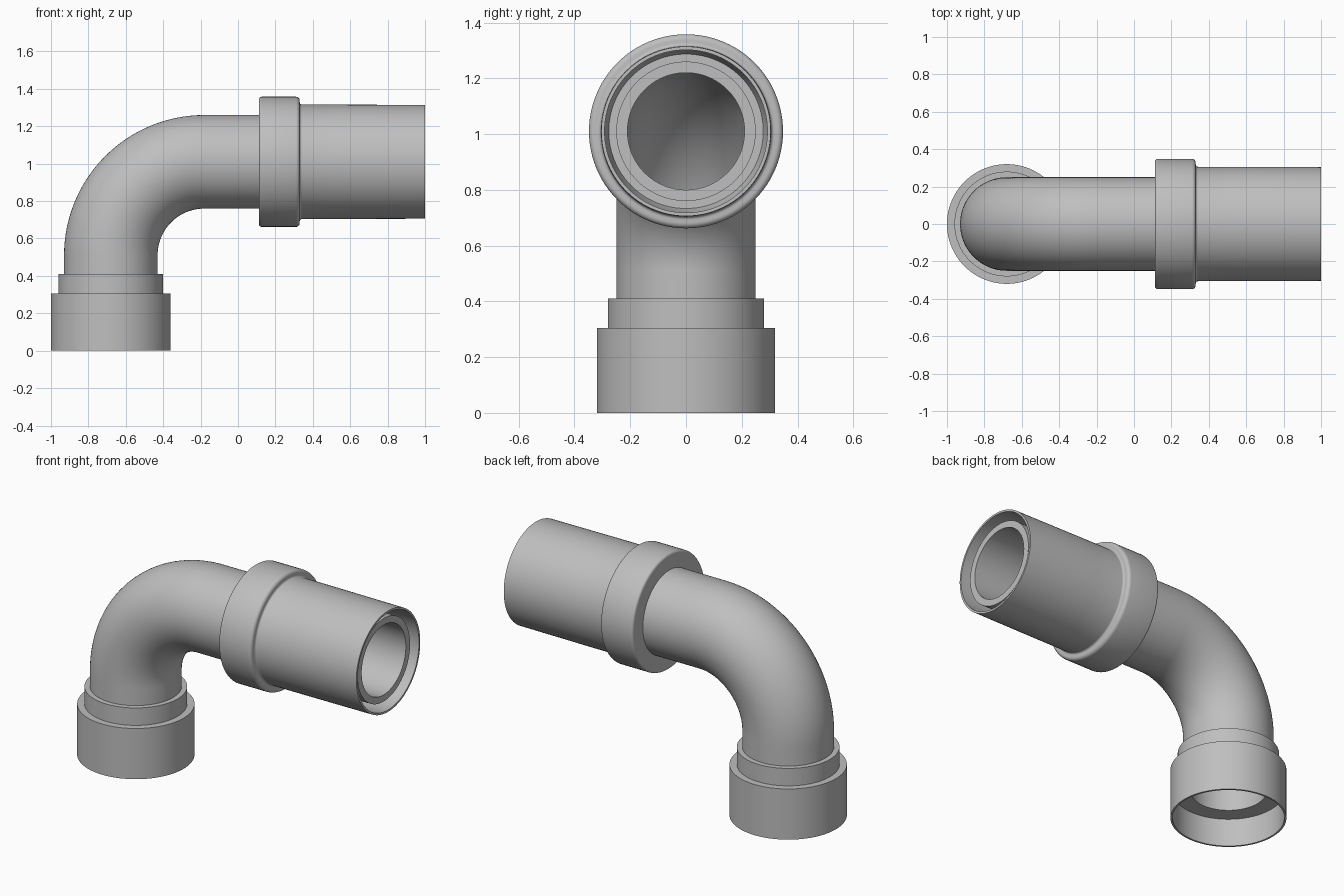
import bpy, math
from mathutils import Vector

if "Cube" in bpy.data.objects:
    bpy.data.objects.remove(bpy.data.objects["Cube"])

SEG = 96
PX, PZ = -0.68, 1.01          # vertical pipe axis x, horizontal pipe axis z
R_OUT, R_IN = 0.25, 0.21      # pipe radii
BEND = 0.50                   # bend radius of the centre line

grey = bpy.data.materials.new("light_grey")
grey.diffuse_color = (0.52, 0.52, 0.52, 1)
grey.use_nodes = True
grey.node_tree.nodes["Principled BSDF"].inputs["Base Color"].default_value = grey.diffuse_color


def sweep(name, stations):
    """Closed skin through rings; each station is (centre, direction angle, radius)."""
    verts, faces = [], []
    for c, a, r in stations:
        n = Vector((math.cos(a), 0, math.sin(a)))     # in-plane ring axis
        for i in range(SEG):
            t = 2 * math.pi * i / SEG
            verts.append(c + n * (r * math.cos(t)) + Vector((0, r * math.sin(t), 0)))
    m = len(stations)
    for j in range(m):
        k = (j + 1) % m
        for i in range(SEG):
            i2 = (i + 1) % SEG
            faces.append((j * SEG + i, j * SEG + i2, k * SEG + i2, k * SEG + i))
    me = bpy.data.meshes.new(name)
    me.from_pydata(verts, [], faces)
    me.materials.append(grey)
    ob = bpy.data.objects.new(name, me)
    bpy.context.collection.objects.link(ob)
    bpy.ops.object.select_all(action='DESELECT')
    ob.select_set(True)
    bpy.context.view_layer.objects.active = ob
    bpy.ops.object.mode_set(mode='EDIT')
    bpy.ops.mesh.select_all(action='SELECT')
    bpy.ops.mesh.normals_make_consistent(inside=False)
    bpy.ops.object.mode_set(mode='OBJECT')
    bpy.ops.object.shade_smooth_by_angle(angle=math.radians(30))
    return ob


def upright(profile):      # (z, radius) around the vertical pipe axis
    return [(Vector((PX, 0, z)), 0.0, r) for z, r in profile]


def sideways(profile):     # (x, radius) around the horizontal pipe axis
    return [(Vector((x, 0, PZ)), -math.pi / 2, r) for x, r in profile]


def arc(cx, cr, rad, a0, a1, n=6):
    return [(cx + rad * math.cos(math.radians(a0 + (a1 - a0) * i / n)),
             cr + rad * math.sin(math.radians(a0 + (a1 - a0) * i / n))) for i in range(n + 1)]


# Elbow pipe: straight, 90 degree bend, straight, open all the way through
path = [(Vector((PX, 0, 0.17)), 0.0)]
centre = Vector((PX + BEND, 0, PZ - BEND))
for i in range(33):
    b = math.pi / 2 * i / 32
    path.append((centre + BEND * Vector((-math.cos(b), 0, math.sin(b))), -b))
path.append((Vector((0.97, 0, PZ)), -math.pi / 2))
sweep("elbow_pipe", [(c, a, R_OUT) for c, a in path] + [(c, a, R_IN) for c, a in reversed(path)])

# Bottom socket: stepped cup with a ledge inside
sweep("bottom_socket", upright([
    (0, 0.32), (0.305, 0.32), (0.305, 0.28), (0.41, 0.28), (0.41, 0.24),
    (0.17, 0.24), (0.17, 0.309), (0, 0.309)]))

# Collar and thin outer sleeve around the horizontal pipe
profile = [(0.112, 0.24)]
profile += arc(0.127, 0.333, 0.015, 180, 90)
profile += arc(0.31, 0.328, 0.02, 90, 0)
profile += arc(0.342, 0.318, 0.012, 180, 270)
profile += [(0.52, 0.306), (1.0, 0.304), (1.0, 0.292), (0.52, 0.292),
            (0.47, 0.277), (0.47, 0.24)]
sweep("collar_sleeve", sideways(profile))
